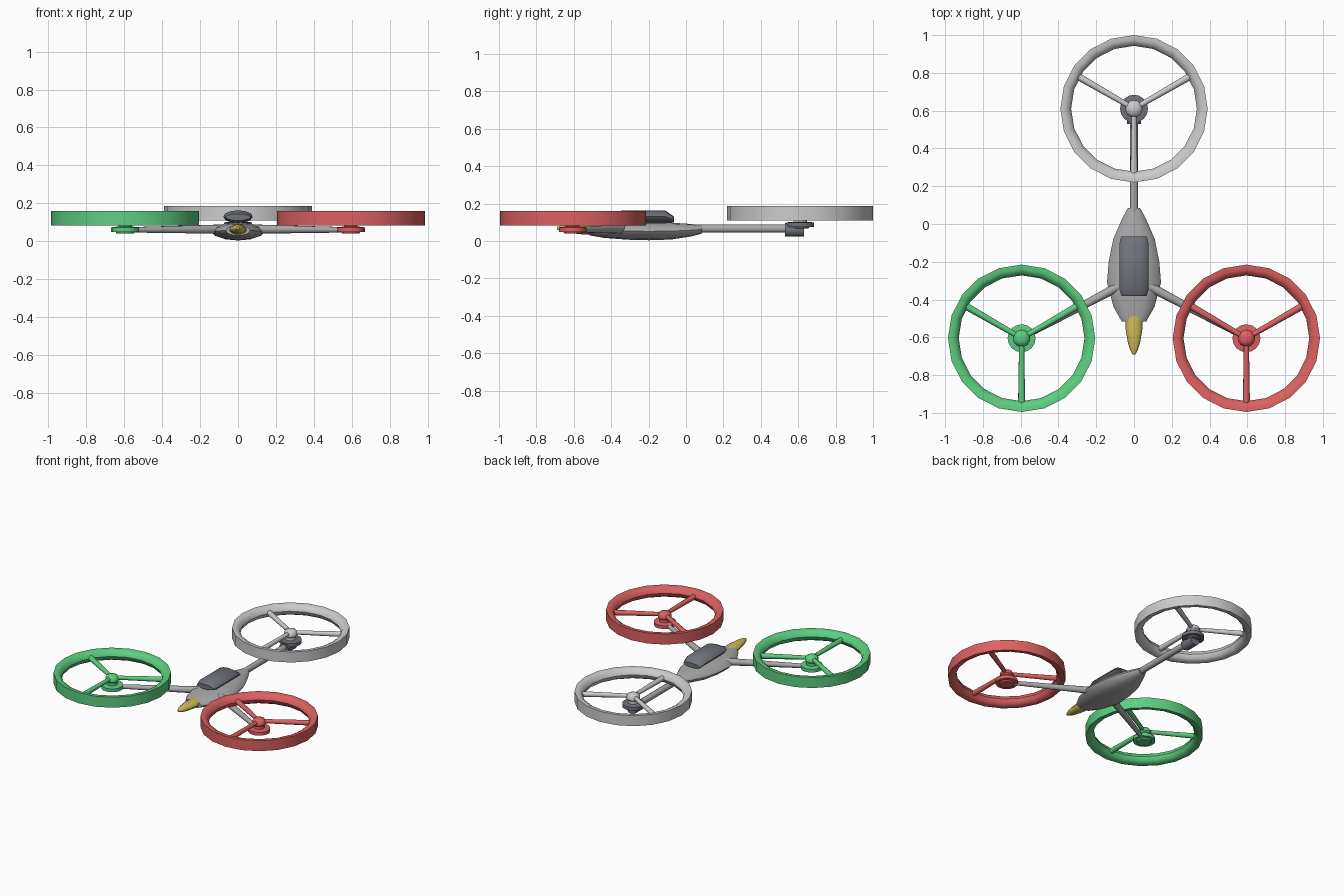
import bpy, bmesh, math
from mathutils import Vector

if "Cube" in bpy.data.objects:
    bpy.data.objects.remove(bpy.data.objects["Cube"])

COLORS = {
    "red": (0.72, 0.12, 0.12), "green": (0.11, 0.62, 0.22),
    "yellow": (0.62, 0.50, 0.10), "light": (0.72, 0.72, 0.73),
    "grey": (0.40, 0.40, 0.40), "dark": (0.16, 0.17, 0.20),
}
MATS = {}
for key, rgb in COLORS.items():
    MATS[key] = bpy.data.materials.new(key)
    MATS[key].diffuse_color = (*rgb, 1)


def skin(name, rings, mat, loop=False):
    """Skin a list of closed point rings; cap the ends unless they loop."""
    bm = bmesh.new()
    vs = [[bm.verts.new(p) for p in r] for r in rings]
    n = len(rings[0])
    for i in range(len(vs) if loop else len(vs) - 1):
        a, b = vs[i], vs[(i + 1) % len(vs)]
        for j in range(n):
            bm.faces.new((a[j], a[(j + 1) % n], b[(j + 1) % n], b[j]))
    if not loop:
        bm.faces.new(vs[0])
        bm.faces.new(vs[-1])
    bmesh.ops.recalc_face_normals(bm, faces=bm.faces)
    me = bpy.data.meshes.new(name)
    bm.to_mesh(me)
    bm.free()
    ob = bpy.data.objects.new(name, me)
    bpy.context.collection.objects.link(ob)
    me.materials.append(MATS[mat])
    return ob


def angles(n):
    return [2 * math.pi * k / n for k in range(n)]


def hull(name, sections, mat, n):
    """Elliptical sections along y: (y, half width, centre z, half height)."""
    return skin(name, [[(w * math.cos(a), y, z + h * math.sin(a)) for a in angles(n)]
                       for y, w, z, h in sections], mat)


def rod(name, p, q, r1, r2, mat, n=10):
    p, q = Vector(p), Vector(q)
    d = (q - p).normalized()
    u = d.orthogonal().normalized()
    v = d.cross(u)
    return skin(name, [[c + r * (u * math.cos(a) + v * math.sin(a)) for a in angles(n)]
                       for c, r in ((p, r1), (q, r2))], mat)


def turned(name, x, y, profile, mat, n=16):
    """Stack of circles (radius, z) about a vertical axis."""
    return skin(name, [[(x + r * math.cos(a), y + r * math.sin(a), z) for a in angles(n)]
                       for r, z in profile], mat)


def rotor(tag, x, y, z, mat, hub_mat):
    # ring guard: flat outer wall, rounded inner side
    prof = [(0.39, 0), (0.39, 0.077), (0.365, 0.077), (0.343, 0.064),
            (0.333, 0.039), (0.343, 0.013), (0.365, 0)]
    skin(tag + "_ring", [[(x + r * math.cos(a), y + r * math.sin(a), z + h) for r, h in prof]
                         for a in angles(20)], mat, loop=True)
    # three spokes
    for k, deg in enumerate((30, 150, 270)):
        c, s = math.cos(math.radians(deg)), math.sin(math.radians(deg))
        rod(f"{tag}_spoke_{k + 1}", (x + 0.04 * c, y + 0.04 * s, z + 0.04),
            (x + 0.35 * c, y + 0.35 * s, z + 0.04), 0.014, 0.019, mat)
    # motor disc, with a domed spinner on top
    turned(tag + "_motor", x, y, [(0.045, z - 0.043), (0.05, z - 0.034), (0.074, z - 0.034),
                                  (0.074, z - 0.010), (0.045, z - 0.006)], hub_mat)
    turned(tag + "_spinner", x, y, [(0.036, z - 0.01), (0.036, z + 0.015), (0.046, z + 0.024),
                                    (0.046, z + 0.038), (0.036, z + 0.055), (0.016, z + 0.064)],
           mat)


# rotors
rotor("rear_rotor", 0, 0.61, 0.109, "light", "dark")
rotor("right_rotor", 0.595, -0.605, 0.083, "red", "red")
rotor("left_rotor", -0.595, -0.605, 0.083, "green", "green")

# fuselage
hull("fuselage", [(-0.515, 0.065, 0.056, 0.026), (-0.44, 0.108, 0.055, 0.038),
                  (-0.31, 0.143, 0.053, 0.046), (-0.20, 0.134, 0.052, 0.048),
                  (-0.08, 0.110, 0.053, 0.045), (0.03, 0.062, 0.058, 0.033),
                  (0.085, 0.032, 0.062, 0.022)], "grey", 12)
# canopy
hull("canopy", [(-0.38, 0.066, 0.127, 0.018), (-0.345, 0.078, 0.13, 0.033),
                (-0.11, 0.078, 0.13, 0.033), (-0.065, 0.068, 0.115, 0.016)], "dark", 12)
# nose cone
hull("nose_cone", [(-0.48, 0.046, 0.06, 0.026), (-0.56, 0.044, 0.063, 0.027),
                   (-0.63, 0.032, 0.066, 0.022), (-0.67, 0.019, 0.068, 0.014),
                   (-0.69, 0.008, 0.069, 0.007)], "yellow", 12)

# arms and the tilting tail mount
for side, s in (("right", 1), ("left", -1)):
    rod(side + "_arm", (s * 0.08, -0.33, 0.064), (s * 0.595, -0.605, 0.060),
        0.025, 0.014, "grey")
rod("rear_arm", (0, 0.02, 0.066), (0, 0.54, 0.066), 0.022, 0.022, "grey")
rod("tail_mount", (0, 0.53, 0.06), (0, 0.63, 0.06), 0.038, 0.038, "dark", 12)

# smooth shading with crisp edges
bpy.ops.object.select_all(action="SELECT")
bpy.context.view_layer.objects.active = bpy.context.selected_objects[0]
bpy.ops.object.shade_smooth_by_angle(angle=math.radians(40))

for m in bpy.data.materials:
    if m.users and not m.is_grease_pencil:
        m.use_nodes = True
        m.node_tree.nodes["Principled BSDF"].inputs["Base Color"].default_value = m.diffuse_color
